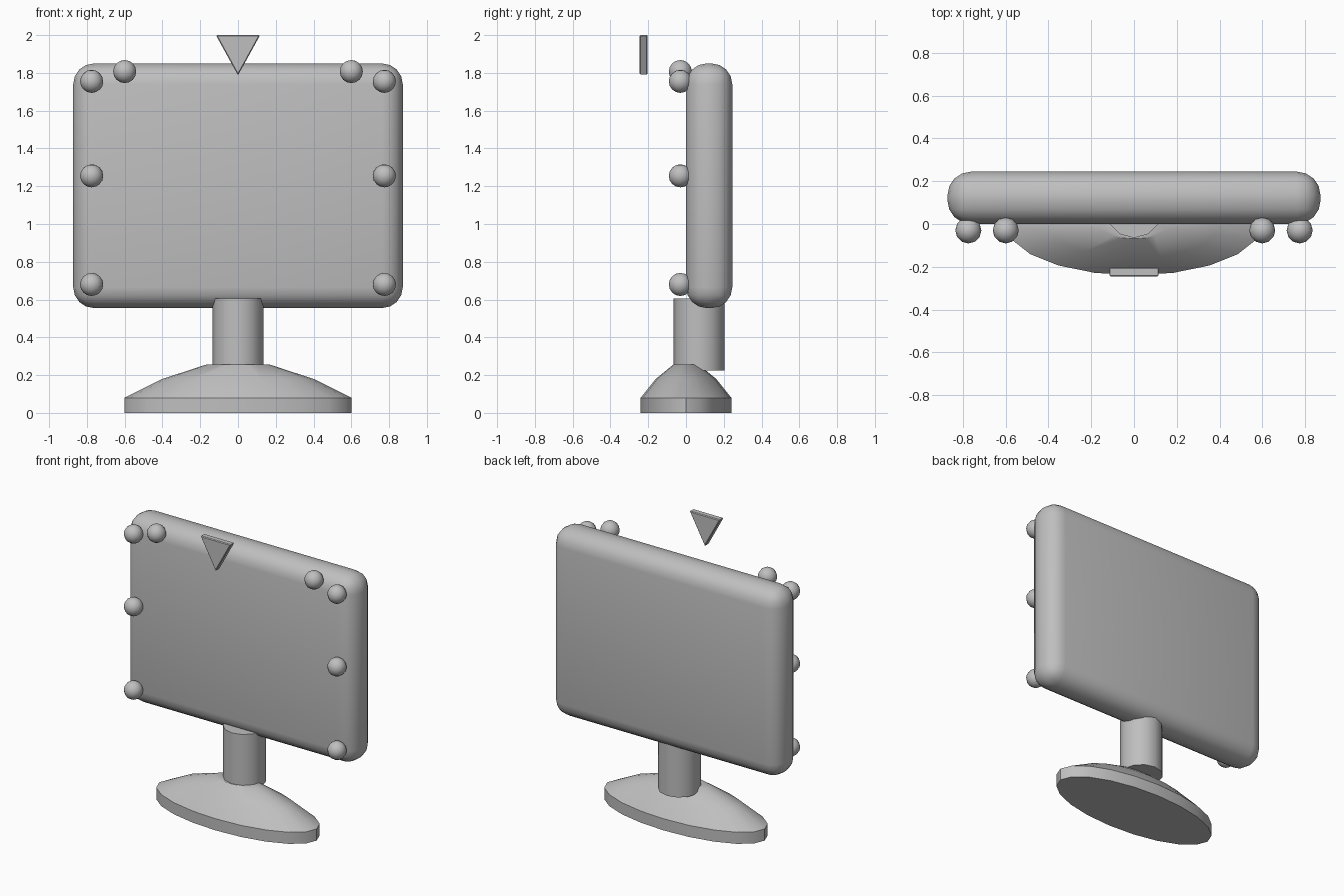
import bpy, bmesh, math
from mathutils import Matrix

if "Cube" in bpy.data.objects:
    bpy.data.objects.remove(bpy.data.objects["Cube"])

grey = bpy.data.materials.new("plain grey")
grey.diffuse_color = (0.52, 0.52, 0.52, 1)
grey.use_nodes = True
grey.node_tree.nodes["Principled BSDF"].inputs["Base Color"].default_value = grey.diffuse_color


def finish(name, bm, angle=35):
    bmesh.ops.recalc_face_normals(bm, faces=bm.faces)
    mesh = bpy.data.meshes.new(name)
    bm.to_mesh(mesh)
    bm.free()
    mesh.materials.append(grey)
    ob = bpy.data.objects.new(name, mesh)
    bpy.context.collection.objects.link(ob)
    bpy.ops.object.select_all(action='DESELECT')
    ob.select_set(True)
    bpy.context.view_layer.objects.active = ob
    bpy.ops.object.shade_smooth_by_angle(angle=math.radians(angle))
    return ob


def bevel(bm, width, segments):
    bmesh.ops.bevel(bm, geom=bm.edges[:], offset=width, segments=segments,
                    profile=0.5, affect='EDGES')


# Rounded panel
bm = bmesh.new()
bmesh.ops.create_cube(bm, size=1, matrix=Matrix.Translation((0, 0.1225, 1.2025))
                      @ Matrix.Diagonal((1.745, 0.245, 1.295, 1)))
bevel(bm, 0.11, 4)
finish("panel", bm)

# Round neck
bm = bmesh.new()
bmesh.ops.create_cone(bm, cap_ends=True, segments=12, radius1=0.135, radius2=0.135,
                      depth=0.38, matrix=Matrix.Translation((0, 0.07, 0.415)))
finish("neck", bm)

# Oval domed base: stacked ellipse rings (half width, height)
bm = bmesh.new()
N = 20
rings = []
for r, z in [(0.6, 0), (0.6, 0.08), (0.4, 0.18), (0.17, 0.255)]:
    rings.append([bm.verts.new((r * math.cos(i * math.tau / N),
                                0.4 * r * math.sin(i * math.tau / N), z))
                  for i in range(N)])
for low, high in zip(rings, rings[1:]):
    for i in range(N):
        j = (i + 1) % N
        bm.faces.new((low[i], low[j], high[j], high[i]))
bm.faces.new(rings[0][::-1])
bm.faces.new(rings[-1])
finish("base", bm)

# Bulbs along the panel border, mirrored left and right
for side, sx in (("left", -1), ("right", 1)):
    for k, (x, z) in enumerate([(0.6, 1.807), (0.775, 1.755), (0.775, 1.255), (0.775, 0.68)]):
        bm = bmesh.new()
        bmesh.ops.create_uvsphere(bm, u_segments=12, v_segments=8, radius=0.061,
                                  matrix=Matrix.Translation((sx * x, -0.03, z)))
        finish(f"bulb_{side}_{k + 1}", bm, 60)

# Triangular pointer floating in front of the top edge
bm = bmesh.new()
tri = [(-0.117, 2.0), (0.117, 2.0), (0, 1.787)]
front = [bm.verts.new((x, -0.245, z)) for x, z in tri]
back = [bm.verts.new((x, -0.203, z)) for x, z in tri]
bm.faces.new(front)
bm.faces.new(back[::-1])
for i in range(3):
    j = (i + 1) % 3
    bm.faces.new((front[i], back[i], back[j], front[j]))
bmesh.ops.recalc_face_normals(bm, faces=bm.faces)
bevel(bm, 0.005, 1)
finish("pointer", bm, 30)
